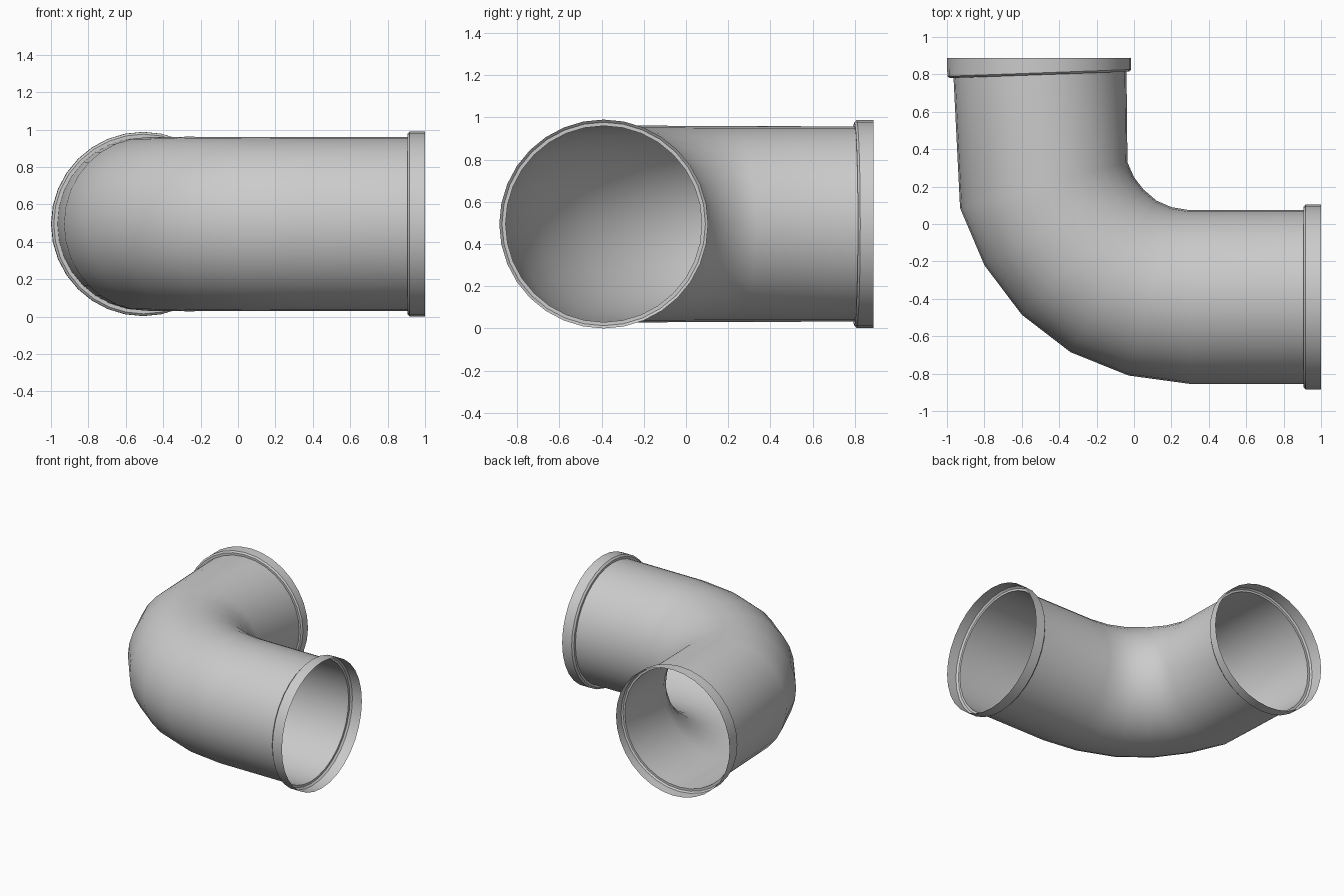
import bpy, bmesh, math
from mathutils import Vector

if "Cube" in bpy.data.objects:
    bpy.data.objects.remove(bpy.data.objects["Cube"])

SIDES = 32
ZC = 0.495

# Cross-sections in plan: (outer-bend point, inner-bend point)
stations = [
    # socket collar on the +x end
    ((1.0, -0.885), (1.0, 0.105)),
    ((0.918, -0.885), (0.918, 0.105)),
    ((0.906, -0.872), (0.906, 0.092)),
    ((0.906, -0.855), (0.906, 0.075)),
    # straight leg and elbow
    ((0.30, -0.855), (0.29, 0.075)),
    ((-0.03, -0.81), (0.20, 0.09)),
    ((-0.34, -0.685), (0.12, 0.125)),
    ((-0.60, -0.485), (0.05, 0.185)),
    ((-0.80, -0.22), (0.0, 0.25)),
    ((-0.93, 0.085), (-0.035, 0.33)),
    # socket collar on the +y end, slightly tilted
    ((-0.965, 0.781), (-0.04, 0.815)),
    ((-0.985, 0.78), (-0.025, 0.815)),
    ((-0.998, 0.79), (-0.015, 0.826)),
    ((-1.0, 0.888), (-0.015, 0.888)),
]

bm = bmesh.new()


def ring(outer, inner):
    a, b = Vector((*outer, ZC)), Vector((*inner, ZC))
    centre, radial = (a + b) / 2, (a - b) / 2
    up = Vector((0, 0, radial.length))
    angles = [2 * math.pi * i / SIDES for i in range(SIDES)]
    return [bm.verts.new(centre + radial * math.cos(t) + up * math.sin(t)) for t in angles]


# Thin open pipe skin bridging consecutive rings
rings = [ring(*s) for s in stations]
for r, s in zip(rings, rings[1:]):
    for i in range(SIDES):
        j = (i + 1) % SIDES
        bm.faces.new((r[i], r[j], s[j], s[i]))
bmesh.ops.recalc_face_normals(bm, faces=bm.faces)
# Make sure the skin faces outward
bm.faces.ensure_lookup_table()
probe = bm.faces[SIDES * 3]
if probe.normal.dot(probe.calc_center_median() - Vector((0.6, -0.39, ZC))) < 0:
    bmesh.ops.reverse_faces(bm, faces=bm.faces)

mesh = bpy.data.meshes.new("pipe_elbow")
bm.to_mesh(mesh)
bm.free()
pipe = bpy.data.objects.new("pipe_elbow", mesh)
bpy.context.collection.objects.link(pipe)
bpy.context.view_layer.objects.active = pipe
pipe.select_set(True)
bpy.ops.object.shade_smooth_by_angle(angle=math.radians(35))
